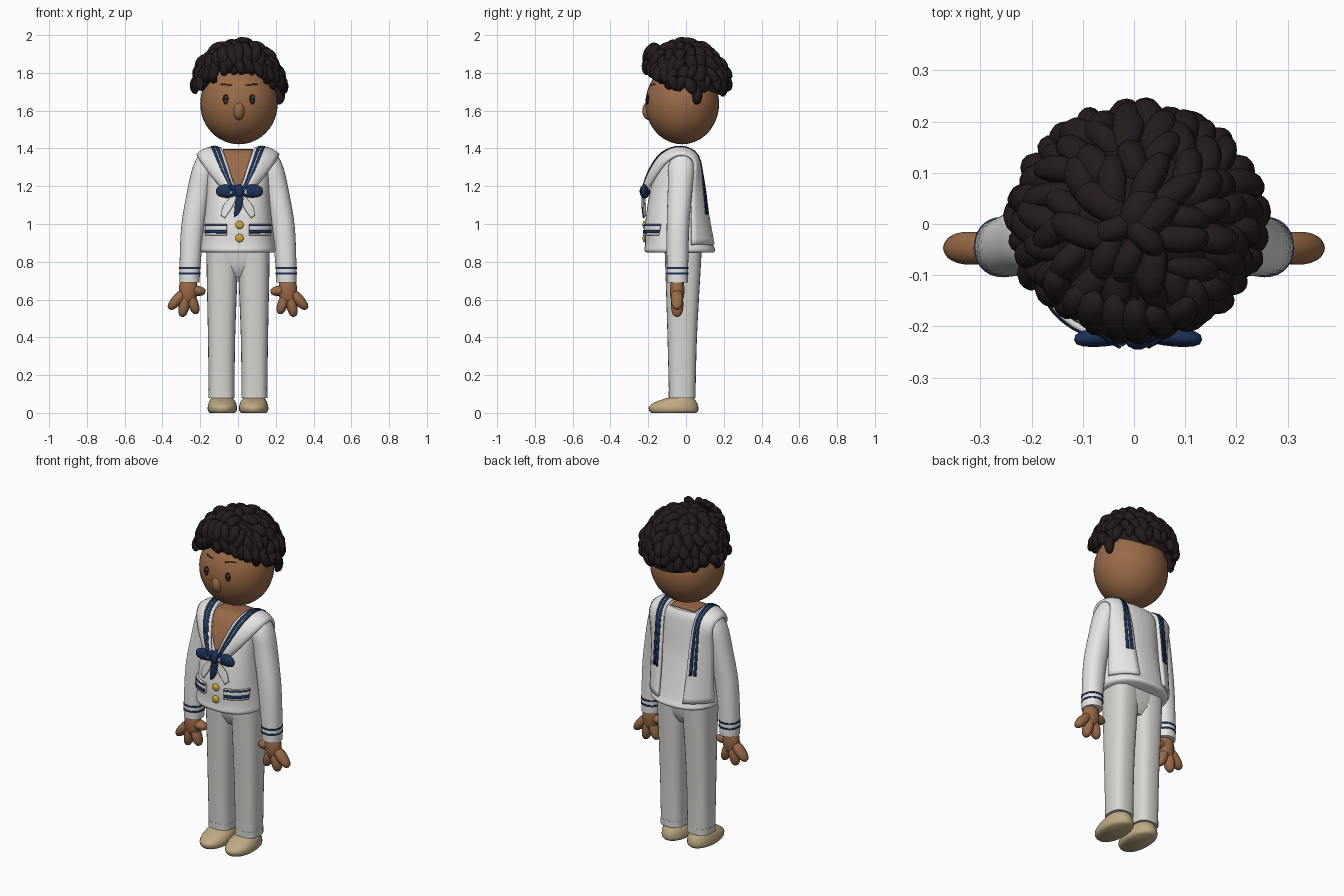
import bpy, bmesh, math, random
from mathutils import Vector

random.seed(4)
cube = bpy.data.objects.get("Cube")
if cube:
    bpy.data.objects.remove(cube)


def material(name, *rgb):
    m = bpy.data.materials.new(name)
    m.use_nodes = True
    m.diffuse_color = (*rgb, 1)
    m.node_tree.nodes["Principled BSDF"].inputs["Base Color"].default_value = (*rgb, 1)
    return m


SKIN = material("warm skin", .32, .145, .065)
WHITE = material("jacket white", .8, .79, .77)
CLOTH = material("trouser white", .68, .67, .64)
HAIR = material("dark hair", .018, .011, .011)
NAVY = material("navy trim", .011, .032, .105)
TAN = material("tan leather", .52, .4, .23)
GOLD = material("button gold", .7, .4, .04)
DARK = material("eye dark", .012, .01, .015)
BROWN = material("brow brown", .09, .035, .02)
GLINT = material("eye glint", .8, .8, .8)


def finish(name, bm, mat, thick=0):
    bmesh.ops.recalc_face_normals(bm, faces=bm.faces)
    me = bpy.data.meshes.new(name)
    bm.to_mesh(me)
    bm.free()
    me.materials.append(mat)
    ob = bpy.data.objects.new(name, me)
    bpy.context.collection.objects.link(ob)
    bpy.ops.object.select_all(action='DESELECT')
    ob.select_set(True)
    bpy.context.view_layer.objects.active = ob
    bpy.ops.object.shade_smooth_by_angle(angle=math.radians(45))
    if thick:
        mod = ob.modifiers.new("thickness", 'SOLIDIFY')
        mod.thickness = thick
        mod.offset = 0


def smooth(rows, steps=4):
    """Catmull-Rom interpolation of a list of tuples."""
    out = []
    for i in range(len(rows) - 1):
        p = [rows[max(0, min(len(rows) - 1, i + k))] for k in (-1, 0, 1, 2)]
        for s in range(steps):
            t = s / steps
            out.append(tuple(b + t / 2 * (c - a + t * (2 * a - 5 * b + 4 * c - d + t * (3 * (b - c) + d - a)))
                             for a, b, c, d in zip(*p)))
    return out + [tuple(rows[-1])]


def loft(name, mat, sections, power=2.2, n=28):
    """Skin stacked superellipse rings given as (x, y, z, rx, ry)."""
    bm = bmesh.new()
    rings = []
    for cx, cy, z, rx, ry in smooth(sections):
        ring = []
        for i in range(n):
            a = math.tau * i / n
            c, s = math.cos(a), math.sin(a)
            ring.append(bm.verts.new((cx + rx * math.copysign(abs(c) ** (2 / power), c),
                                      cy + ry * math.copysign(abs(s) ** (2 / power), s), z)))
        rings.append(ring)
    for lo, hi in zip(rings, rings[1:]):
        for i in range(n):
            j = (i + 1) % n
            bm.faces.new((lo[i], lo[j], hi[j], hi[i]))
    bm.faces.new(rings[0])
    bm.faces.new(rings[-1])
    finish(name, bm, mat)


def ribbon(name, mat, rows, f0=0, f1=1, lift=0, thick=.006, cols=6, bulge=0):
    """Cloth strip between two edges, rows are (x, y, z, x, y, z); raised away from the body."""
    bm = bmesh.new()
    rows = [(Vector(r[:3]), Vector(r[3:])) for r in smooth(rows)]
    grid = []
    for i, (a, b) in enumerate(rows):
        before, after = rows[max(0, i - 1)], rows[min(len(rows) - 1, i + 1)]
        normal = (after[0] + after[1] - before[0] - before[1]).cross(b - a).normalized()
        if normal.dot((a + b) / 2 - Vector((0, -.04, 1.1))) < 0:
            normal.negate()
        fractions = [f0 + (f1 - f0) * k / cols for k in range(cols + 1)]
        grid.append([bm.verts.new(a.lerp(b, f) + normal * (lift + 4 * bulge * f * (1 - f)))
                     for f in fractions])
    for p, q in zip(grid, grid[1:]):
        for k in range(cols):
            bm.faces.new((p[k], p[k + 1], q[k + 1], q[k]))
    finish(name, bm, mat, thick)


def blob(bm, a, b, r1, r2, up=(0, -1, 0), bend=0, seg=14, plump=0):
    """Ellipsoid from a to b; r1 is its radius along up, plump rounds out the ends."""
    a, b = Vector(a), Vector(b)
    axis = (b - a) / 2
    y = axis.cross(Vector(up)).normalized()
    x = y.cross(axis).normalized()
    for v in bmesh.ops.create_uvsphere(bm, u_segments=seg, v_segments=seg * 2 // 3, radius=1)["verts"]:
        c = v.co.copy()
        fat = max(.01, 1 - c.z ** 2) ** -plump
        v.co = (a + b) / 2 + x * (c.x * fat * r1 - bend * c.z ** 2) + y * c.y * fat * r2 + axis * c.z


def blobs(name, mat, *item, **kw):
    bm = bmesh.new()
    blob(bm, *item, **kw)
    finish(name, bm, mat)


# Head and face
HEAD, SIZE = Vector((.005, -.02, 1.637)), Vector((.205, .195, .215))


def face(x, z):
    """Point on the front of the head."""
    y = SIZE.y * math.sqrt(1 - ((x - HEAD.x) / SIZE.x) ** 2 - ((z - HEAD.z) / SIZE.z) ** 2)
    return Vector((x, HEAD.y - y, z))


up = Vector((0, 0, 1))
blobs("head", SKIN, HEAD - up * SIZE.z, HEAD + up * SIZE.z, SIZE.y, SIZE.x, seg=36)
blobs("nose", SKIN, (.005, -.195, 1.55), (.005, -.192, 1.65), .038, .032, seg=20)
for s, side in ((1, "left"), (-1, "right")):
    eye = face(.005 + s * .07, 1.66)
    blobs(side + "_eye", DARK, eye - up * .027, eye + up * .027, .007, .016)
    iris = eye + Vector((0, -.005, -.01))
    blobs(side + "_iris", BROWN, iris - up * .008, iris + up * .008, .003, .007)
    shine = eye + Vector((.005, -.005, .011))
    blobs(side + "_eye_glint", GLINT, shine - up * .005, shine + up * .005, .003, .004)
    blobs(side + "_brow", BROWN, face(.005 + s * .035, 1.735), face(.005 + s * .1, 1.74), .005, .005)

# Hair: skull cap plus rings of curled locks falling from the crown
CROWN, DOME = Vector((.005, .003, 1.72)), Vector((.228, .212, .238))
bm = bmesh.new()
blob(bm, CROWN - up * DOME.z, CROWN + up * DOME.z, DOME.y - .008, DOME.x - .008, seg=24)
bmesh.ops.bisect_plane(bm, geom=bm.verts[:] + bm.edges[:] + bm.faces[:], plane_co=(0, 0, 1.75),
                       plane_no=(0, .375, 1), clear_inner=True)
finish("hair_cap", bm, HAIR)


def lock(bm, spot, out, down):
    swirl = out.cross(down) * random.uniform(-.6, .6)
    way = (down + out * random.uniform(0, .6) + swirl).normalized() * random.uniform(.05, .07)
    blob(bm, spot - way, spot + way, .028, random.uniform(.025, .032), up=out, bend=.016, seg=12, plump=.15)


bm = bmesh.new()
for theta, count in ((8, 4), (24, 10), (39, 16), (54, 21), (68, 25), (82, 27), (98, 27)):
    for i in range(count):
        t = math.radians(theta + random.uniform(-4, 4))
        p = math.tau * (i + random.uniform(-.2, .2)) / count + theta
        out = Vector((math.sin(t) * math.cos(p), math.sin(t) * math.sin(p), math.cos(t)))
        down = Vector((math.cos(t) * math.cos(p), math.cos(t) * math.sin(p), -math.sin(t)))
        spot = CROWN + out * DOME * random.uniform(.98, 1.03)
        if spot.z > 1.68 + max(-.85 * spot.y, .25 * spot.y):
            lock(bm, spot, out, down)
finish("hair_locks", bm, HAIR)

# Fringe of upright curls over the forehead
bm = bmesh.new()
for z, reach in ((1.855, .205), (1.905, .2)):
    for i in range(-5, 6):
        p = i * .21 + random.uniform(-.05, .05)
        out = Vector((math.sin(p), -math.cos(p), 0))
        lock(bm, CROWN + out * reach + up * (z - CROWN.z - .08 * p * p), out, -up)
finish("hair_fringe", bm, HAIR)

# Jacket body
TORSO = [(0, -.033, .848, .188, .176), (0, -.033, .862, .2, .187), (0, -.038, .9, .196, .178),
         (0, -.05, 1, .182, .166), (0, -.055, 1.15, .167, .14), (0, -.045, 1.28, .165, .115),
         (0, -.03, 1.35, .16, .09), (0, -.02, 1.385, .12, .065)]
loft("jacket", WHITE, TORSO, 2.4, 40)


def chest(x, z, out=0):
    """Point on the front of the jacket."""
    rings = smooth(TORSO)
    lo, hi = next((a, b) for a, b in zip(rings, rings[1:]) if b[2] >= z)
    t = (z - lo[2]) / (hi[2] - lo[2])
    _, cy, _, rx, ry = (a + (b - a) * t for a, b in zip(lo, hi))
    return x, cy - ry * (1 - abs(x / rx) ** 2.4) ** (1 / 2.4) - out, z


ribbon("neck_opening", SKIN, [(-w, y, z, w, y, z) for w, y, z in (
    (.01, -.195, 1.2), (.05, -.17, 1.28), (.075, -.133, 1.35), (.08, -.09, 1.388),
    (.08, -.02, 1.393), (.08, .03, 1.389))])

# Collar panels run from the knot over each shoulder and wrap the back
COLLAR = [((.012, -.22, 1.17), (.045, -.215, 1.15)), ((.045, -.188, 1.28), (.135, -.16, 1.25)),
          ((.075, -.125, 1.37), (.195, -.1, 1.33)), ((.095, -.03, 1.4), (.215, -.03, 1.365)),
          ((.1, .05, 1.36), (.205, .04, 1.33)), ((.09, .09, 1.22), (.2, .03, 1.2)),
          ((.085, .115, 1.05), (.2, .03, 1.05)), ((.08, .145, .89), (.205, .03, .89))]
for s, side in ((1, "left"), (-1, "right")):
    rows = [(s * a[0], *a[1:], s * b[0], *b[1:]) for a, b in COLLAR]
    ribbon(side + "_collar", WHITE, rows, thick=.016, bulge=.016)
    for f0, f1 in ((.08, .2), (.25, .36)):
        ribbon(side + "_collar_stripe", NAVY, rows[:-1], f0, f1, .009, cols=2, bulge=.016)

    # Pocket welt with trim
    rows = [(*chest(s * x, 1.0, .006), *chest(s * x, .94, .006)) for x in (.06, .09, .12, .15, .17)]
    ribbon(side + "_pocket", WHITE, rows, thick=.012)
    for f0, f1 in ((.04, .2), (.55, .82)):
        ribbon(side + "_pocket_stripe", NAVY, rows, f0, f1, .006, cols=1)

    # Sleeve and cuff trim
    loft(side + "_sleeve", WHITE, [
        (s * x, y, z, rx, ry) for x, y, z, rx, ry in (
            (.257, -.045, .69, .053, .055), (.253, -.045, .8, .056, .057), (.237, -.042, 1, .062, .06),
            (.202, -.03, 1.2, .062, .066), (.178, -.025, 1.3, .062, .07), (.168, -.02, 1.365, .042, .05))])
    for z in (.738, .768):
        loft(side + "_cuff_stripe", NAVY, [(s * .255, -.045, z + d, .057, .059) for d in (-.005, .005)])

    # Hand with thumb and three fingers
    bm = bmesh.new()
    for x0, z0, x1, z1, thick, wide in ((.262, .73, .265, .57, .04, .05), (.27, .655, .366, .55, .033, .029),
                                        (.268, .64, .298, .508, .034, .029), (.26, .64, .218, .523, .033, .028),
                                        (.27, .655, .172, .64, .031, .027)):
        blob(bm, (s * x0, -.047, z0), (s * x1, -.047, z1), thick, wide, plump=.12)
    finish(side + "_hand", bm, SKIN)

    # Trouser leg, hem and shoe
    loft(side + "_trouser_leg", CLOTH, [
        (s * .087, -.02, .08, .068, .07), (s * .087, -.02, .4, .072, .078),
        (s * .084, -.016, .75, .082, .093), (s * .084, -.015, .9, .083, .1)], 2.7)
    loft(side + "_trouser_hem", CLOTH, [(s * .087, -.02, z, .0695, .0715) for z in (.078, .115)], 2.7)
    loft(side + "_shoe", TAN, [
        (s * .083, -.065, 0, .066, .12), (s * .083, -.065, .012, .076, .13), (s * .083, -.065, .034, .077, .13),
        (s * .083, -.052, .058, .07, .108), (s * .085, -.03, .08, .056, .07)], 2.1)

    # Bow loop and white scarf tail
    blobs(side + "_bow_loop", NAVY, (.01, -.212, 1.177), (.008 + s * .125, -.226, 1.172), .02, .036, plump=.15)
    ribbon(side + "_scarf_tail", WHITE, [
        (.005, -.222, 1.16, s * .02, -.222, 1.16), (s * .03, -.226, 1.09, s * .075, -.215, 1.1),
        (s * .07, -.222, 1.03, s * .09, -.215, 1.045)])

loft("hips", CLOTH, [(0, -.015, .72, .09, .06), (0, -.015, .79, .15, .09), (0, -.015, .95, .163, .1)], 2.7)

# Scarf knot, navy tail and buttons
blobs("bow_knot", NAVY, (.008, -.218, 1.21), (.008, -.218, 1.135), .028, .03)
ribbon("navy_tail", NAVY, [(-.012, -.232, 1.15, .03, -.232, 1.15), (-.018, -.232, 1.09, .022, -.232, 1.09),
                           (-.022, -.226, 1.035, .0, -.226, 1.05)])
for z in (.925, .995):
    c = Vector(chest(.008, z, .004))
    blobs("button", GOLD, c - up * .022, c + up * .022, .01, .022)
